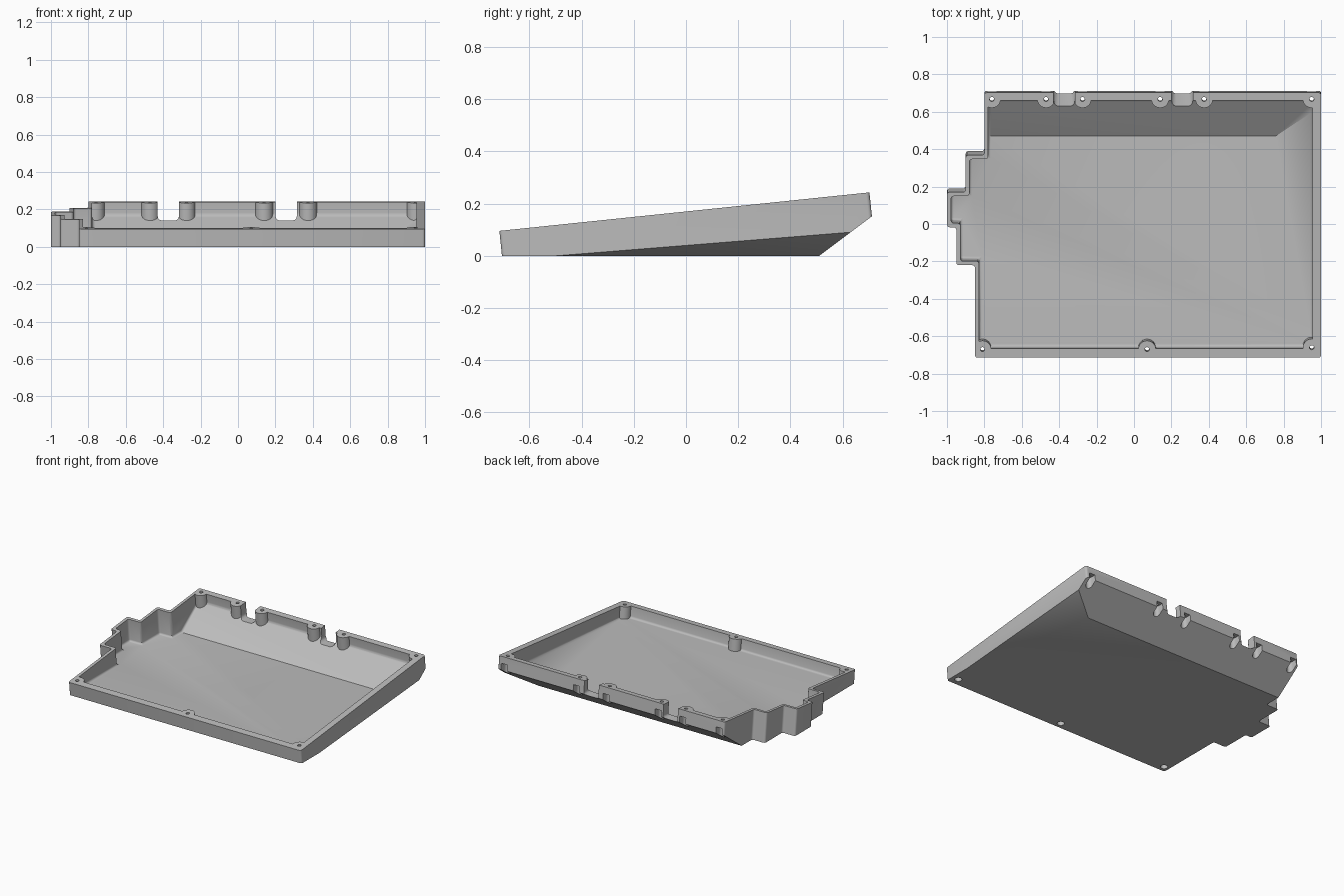
import bpy, bmesh, math
from mathutils import Matrix, Vector

if "Cube" in bpy.data.objects:
    bpy.data.objects.remove(bpy.data.objects["Cube"], do_unlink=True)

TILT = 0.104      # slope of the rim; the walls lean to stay square to it
RIM = (0.17, 0, TILT)


def prism(points, z0, z1):
    """Upright prism over a plan outline, leaning with the rim."""
    bm = bmesh.new()
    base = bm.faces.new([bm.verts.new((x, y, z0)) for x, y in points])
    top = bmesh.ops.extrude_face_region(bm, geom=[base])["geom"]
    for v in top:
        if isinstance(v, bmesh.types.BMVert):
            v.co.z = z1
    for v in bm.verts:
        v.co.y -= TILT * v.co.z
    bmesh.ops.recalc_face_normals(bm, faces=bm.faces)
    return bm


def slice_off(bm, plane, above=False):
    """Cut away one side of the plane z = c + a*x + b*y and cap it."""
    c, a, b = plane
    normal = Vector((a, b, -1)) * (-1 if above else 1)
    bmesh.ops.bisect_plane(bm, geom=bm.verts[:] + bm.edges[:] + bm.faces[:],
                           plane_co=(0, 0, c), plane_no=normal, clear_outer=True)
    bmesh.ops.holes_fill(bm, edges=[e for e in bm.edges if e.is_boundary], sides=0)
    bmesh.ops.recalc_face_normals(bm, faces=bm.faces)


def round_edges(bm, edges, radius):
    bmesh.ops.bevel(bm, geom=edges, offset=radius, segments=3, profile=0.5,
                    affect='EDGES', clamp_overlap=False)


def make(bm, name):
    mesh = bpy.data.meshes.new(name)
    bm.to_mesh(mesh)
    bm.free()
    obj = bpy.data.objects.new(name, mesh)
    bpy.context.collection.objects.link(obj)
    return obj


def carve(target, cutter):
    mod = target.modifiers.new("cut", 'BOOLEAN')
    mod.operation, mod.solver, mod.object = 'DIFFERENCE', 'EXACT', cutter
    cutter.hide_render = True
    bpy.context.view_layer.objects.active = target
    bpy.ops.object.modifier_apply(modifier=mod.name)
    bpy.data.objects.remove(cutter, do_unlink=True)


def circle(x, y, r, n=24):
    return [(x + r * math.cos(i * math.tau / n), y + r * math.sin(i * math.tau / n))
            for i in range(n)]


def pocket_outline(x, y, r):
    """U-shaped outline, open towards the back."""
    arc = [(x + r * math.cos(t * math.pi / 10), y - r * math.sin(t * math.pi / 10))
           for t in range(11)]
    return arc + [(x - r, y + 0.1), (x + r, y + 0.1)]


# Outer shell: stepped plan, sloped rim, chamfered back and left underside
shell = prism([(-0.85, -0.705), (1, -0.705), (1, 0.728), (-0.8, 0.728),
               (-0.8, 0.39), (-0.9, 0.39), (-0.9, 0.19), (-1, 0.19),
               (-1, 0), (-0.95, 0), (-0.95, -0.205), (-0.85, -0.205)], 0, 0.5)
round_edges(shell, [e for e in shell.edges
                    if abs(e.verts[0].co.z - e.verts[1].co.z) > 0.1], 0.014)
slice_off(shell, RIM, above=True)
slice_off(shell, (-0.3825, 0, 0.75))
slice_off(shell, (-0.40, 0.44, 0.08))
tray = make(shell, "tray")

# Inside hollow with filleted floor
hollow = prism([(-0.828, -0.655), (0.955, -0.655), (0.955, 0.685), (-0.78, 0.685),
                (-0.78, 0.368), (-0.88, 0.368), (-0.88, 0.168), (-0.978, 0.168),
                (-0.978, 0.022), (-0.928, 0.022), (-0.928, -0.183),
                (-0.828, -0.183)], 0.02, 0.5)
slice_off(hollow, (-0.3325, 0, 0.75))
slice_off(hollow, (-0.351, 0.44, 0.08))
round_edges(hollow, [e for e in hollow.edges if e.calc_face_angle(0) > 0.8
                     and min(v.co.z for v in e.verts) < 0.4], 0.014)
hollow = make(hollow, "hollow")

# Screw bosses are left standing inside the hollow
front_screws = [(-0.81, -0.66), (0.07, -0.66), (0.95, -0.65)]
back_screws = [(x, 0.692) for x in (-0.76, -0.47, -0.275, 0.14, 0.375, 0.95)]
for x, y in front_screws + back_screws:
    carve(hollow, make(prism(circle(x, y, 0.047), -0.1, 0.6), "boss"))
carve(tray, hollow)

# Cable notches through the back wall
for x0, x1 in ((-0.43, -0.315), (0.2, 0.315)):
    notch = bmesh.new()
    bmesh.ops.create_cube(notch, size=1, matrix=Matrix.Translation(
        ((x0 + x1) / 2, 0.7, 0.29)) @ Matrix.Diagonal((x1 - x0, 0.22, 0.3, 1)))
    round_edges(notch, [e for e in notch.edges
                        if all(v.co.z < 0.2 for v in e.verts)
                        and abs(e.verts[0].co.y - e.verts[1].co.y) > 0.1], 0.025)
    carve(tray, make(notch, "notch"))

# Nut pockets underneath, then screw holes
for x, y in back_screws:
    carve(tray, make(prism(pocket_outline(x, y, 0.024), -0.1, 0.195), "pocket"))
for x, y in front_screws:
    carve(tray, make(prism(circle(x, y, 0.024), -0.1, 0.03), "pocket"))
for x, y in front_screws + back_screws:
    carve(tray, make(prism(circle(x, y, 0.012, 16), -0.1, 0.5), "screw_hole"))

# Plain grey finish
grey = bpy.data.materials.new("grey_plastic")
grey.use_nodes = True
grey.diffuse_color = (0.5, 0.5, 0.5, 1)
grey.node_tree.nodes["Principled BSDF"].inputs["Base Color"].default_value = (0.5, 0.5, 0.5, 1)
tray.data.materials.clear()
tray.data.materials.append(grey)
for poly in tray.data.polygons:
    poly.material_index = 0

bpy.ops.object.select_all(action='DESELECT')
tray.select_set(True)
bpy.context.view_layer.objects.active = tray
bpy.ops.object.shade_smooth_by_angle(angle=math.radians(35))
